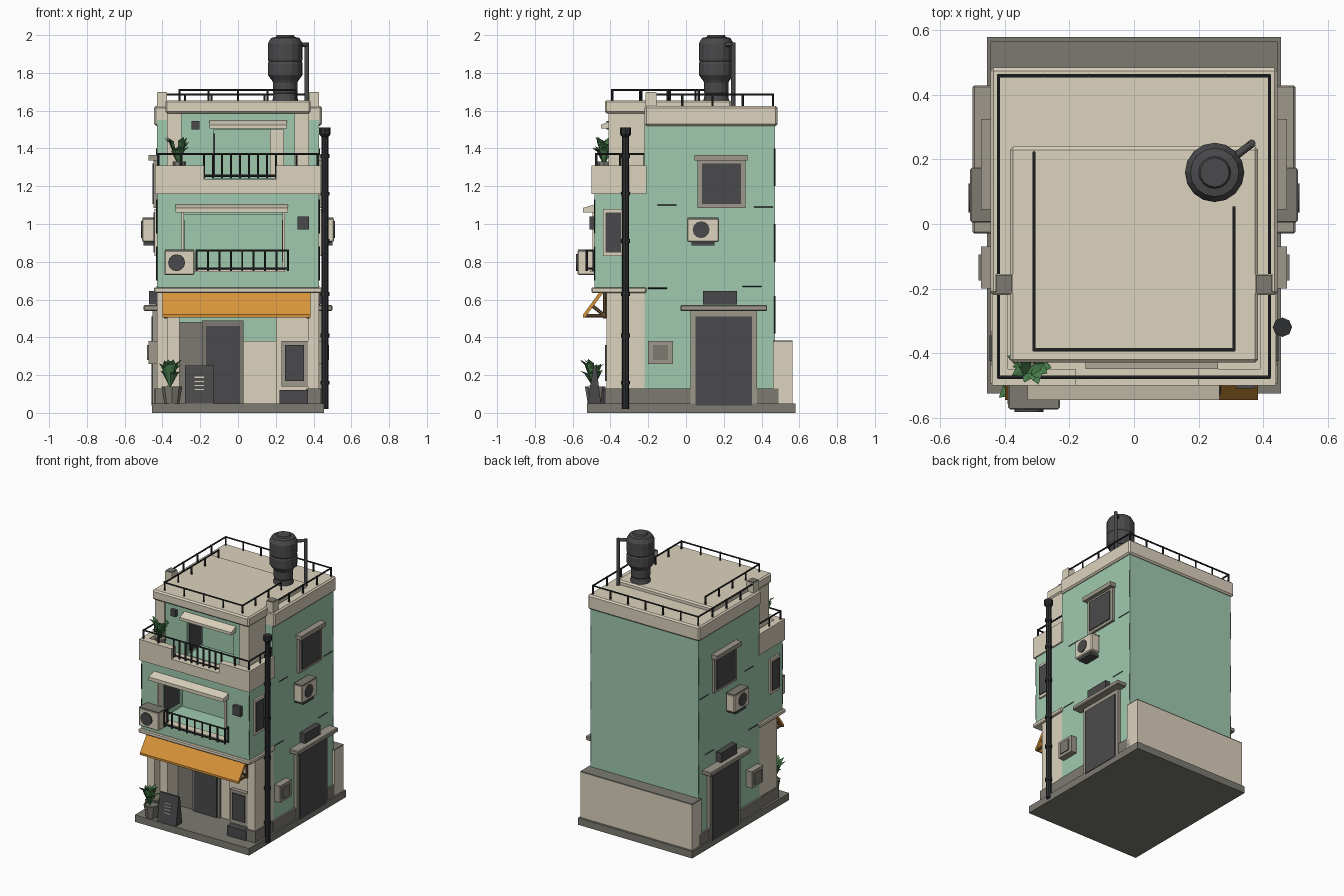
import bpy, bmesh, math, random
from mathutils import Vector
random.seed(4)

def srgb(name, r, g, b):
    m = bpy.data.materials.new(name)
    lin = [((c / 255 + 0.055) / 1.055) ** 2.4 for c in (r, g, b)]
    m.diffuse_color = (*lin, 1)
    return m

GREEN = srgb("mint_plaster", 160, 202, 176)
CREAM = srgb("cream_concrete", 220, 211, 190)
STONE = srgb("light_stone_grey", 158, 152, 140)
GREY = srgb("warm_grey", 124, 122, 113)
DARK = srgb("dark_grey", 74, 74, 76)
INK = srgb("black_iron", 45, 46, 48)
ORANGE = srgb("orange_canvas", 216, 148, 58)
LEAF = srgb("leaf_green", 72, 125, 75)
BROWN = srgb("brown_wood", 118, 88, 56)

def finish(name, bm, mat, smooth=False):
    bmesh.ops.recalc_face_normals(bm, faces=bm.faces)
    me = bpy.data.meshes.new(name)
    bm.to_mesh(me)
    bm.free()
    me.materials.append(mat)
    if smooth:
        for p in me.polygons:
            p.use_smooth = len(p.vertices) == 4
    o = bpy.data.objects.new(name, me)
    bpy.context.collection.objects.link(o)
    return o

def box(name, x0, x1, y0, y1, z0, z1, mat, bevel=0):
    bm = bmesh.new()
    bmesh.ops.create_cube(bm, size=1)
    for v in bm.verts:
        v.co = Vector(((x0 + x1) / 2 + v.co.x * (x1 - x0), (y0 + y1) / 2 + v.co.y * (y1 - y0),
                       (z0 + z1) / 2 + v.co.z * (z1 - z0)))
    if bevel:
        bmesh.ops.bevel(bm, geom=bm.edges[:], offset=bevel, segments=1, affect='EDGES')
    return finish(name, bm, mat)

def both(name, x0, x1, *a, **k):
    """Box on the right side plus its mirror on the left."""
    box(name + "_right", x0, x1, *a, **k)
    box(name + "_left", -x1, -x0, *a, **k)

def rods(name, segs, r, mat, n=6):
    bm = bmesh.new()
    for p, q in segs:
        p, q = Vector(p), Vector(q)
        g = bmesh.ops.create_cone(bm, cap_ends=True, segments=n, radius1=r, radius2=r, depth=(q - p).length)
        rot = (q - p).to_track_quat('Z', 'Y')
        for v in g['verts']:
            v.co = rot @ v.co + (p + q) / 2
    return finish(name, bm, mat, n > 6)

def lathe(name, x, y, prof, mat, n=16):
    bm = bmesh.new()
    rings = [[bm.verts.new((x + r * math.cos(2 * math.pi * i / n), y + r * math.sin(2 * math.pi * i / n), z))
              for i in range(n)] for r, z in prof]
    for a, b in zip(rings, rings[1:]):
        for i in range(n):
            bm.faces.new((a[i], a[(i + 1) % n], b[(i + 1) % n], b[i]))
    bm.faces.new(rings[0])
    bm.faces.new(rings[-1])
    return finish(name, bm, mat)

def prism(name, yz, x0, x1, mat):
    bm = bmesh.new()
    f = bm.faces.new([bm.verts.new((x0, y, z)) for y, z in yz])
    g = bmesh.ops.extrude_face_region(bm, geom=[f])
    for v in g['geom']:
        if isinstance(v, bmesh.types.BMVert):
            v.co.x = x1
    return finish(name, bm, mat)

def opening(name, X, Y, Z, ox, oz, mat):
    """Front wall block with a rectangular opening cut through it."""
    box(name + "_left", X[0], ox[0], *Y, *Z, mat)
    box(name + "_right", ox[1], X[1], *Y, *Z, mat)
    box(name + "_sill", *ox, *Y, Z[0], oz[0], mat)
    box(name + "_lintel", *ox, *Y, oz[1], Z[1], mat)

def railing(name, pts, z0, z1, step, r=0.006, mid=False):
    segs = []
    for a, b in zip(pts, pts[1:]):
        a, b = Vector(a), Vector(b)
        n = max(1, round((b - a).length / step))
        segs.append(((*a, z1), (*b, z1)))
        if mid:
            segs.append(((*a, z0 + 0.015), (*b, z0 + 0.015)))
        for i in range(n + 1):
            p = a.lerp(b, i / n)
            segs.append(((*p, z0), (*p, z1 + 0.005)))
    rods(name, segs, r, INK)

def plant(name, x, y, z, h, w, n=16):
    """Arching leaves, each a closed sliver with a folded middle."""
    bm = bmesh.new()
    for i in range(n):
        a = i * 2.4 + random.uniform(-.2, .2)
        up = random.uniform(0.5, 1) * h
        out = w * random.uniform(0.6, 1)
        d, s = Vector((math.cos(a), math.sin(a), 0)), Vector((-math.sin(a), math.cos(a), 0)) * 0.021
        base, Z = Vector((x, y, z)), Vector((0, 0, 1))
        m = base + d * out * 0.55 + Z * up * 0.85
        t = base + d * out + Z * up
        b, l, r, e, c, k = [bm.verts.new(p) for p in (base, m + s, m - s, t, m + Z * 0.004, m - Z * 0.008)]
        for f in ((b, l, c), (b, c, r), (l, e, c), (c, e, r), (b, k, l), (b, r, k), (l, k, e), (k, r, e)):
            bm.faces.new(f)
    finish(name, bm, LEAF)

# base and main body
box("base_slab", -0.455, 0.455, -0.525, 0.58, 0, 0.05, GREY)
box("plinth", -0.445, 0.445, -0.23, 0.49, 0.04, 0.13, GREY)
box("main_body", -0.43, 0.43, -0.22, 0.47, 0.1, 1.55, GREEN)
box("roof_beam", -0.445, 0.445, -0.22, 0.485, 1.52, 1.625, CREAM, 0.01)
box("back_annex", -0.445, 0.445, 0.46, 0.565, 0.04, 0.375, CREAM)
box("annex_cap", -0.445, 0.445, 0.46, 0.565, 0.374, 0.383, GREY)

# ground floor front
both("shop_side_wall", 0.37, 0.43, -0.42, -0.21, 0.04, 0.65, CREAM)
both("shop_plinth", 0.36, 0.44, -0.43, -0.2, 0.04, 0.13, GREY)
box("shop_right_panel", 0.2, 0.38, -0.39, -0.22, 0.04, 0.64, CREAM)
box("shop_left_panel", -0.38, -0.31, -0.36, -0.22, 0.04, 0.64, CREAM)
box("shop_wainscot", 0.01, 0.2, -0.235, -0.21, 0.05, 0.38, CREAM)
box("shop_door_frame", -0.19, 0.03, -0.25, -0.21, 0.05, 0.49, GREY)
box("shop_door", -0.17, 0.01, -0.257, -0.24, 0.05, 0.46, DARK)
box("shop_door_side", -0.31, -0.19, -0.24, -0.21, 0.05, 0.48, GREY)
box("shop_cabinet", 0.23, 0.37, -0.42, -0.38, 0.14, 0.38, STONE)
box("shop_cabinet_glass", 0.25, 0.35, -0.428, -0.41, 0.17, 0.36, DARK)
box("shop_planter", 0.22, 0.37, -0.44, -0.39, 0.05, 0.12, DARK)
box("floor_ledge", -0.445, 0.445, -0.5, -0.21, 0.635, 0.665, CREAM, 0.006)
prism("awning", [(-0.45, 0.65), (-0.545, 0.52), (-0.545, 0.505), (-0.535, 0.505), (-0.435, 0.64)], -0.4, 0.385, ORANGE)
rods("awning_struts", [s for x in (-0.385, 0.37) for s in
     (((x, -0.535, 0.515), (x, -0.43, 0.515)), ((x, -0.43, 0.5), (x, -0.43, 0.64)), ((x, -0.5, 0.57), (x, -0.43, 0.515)))],
     0.009, BROWN)

# sign board and potted plants
prism("sign_board", [(-0.52, 0.05), (-0.49, 0.25), (-0.475, 0.25), (-0.45, 0.05)], -0.28, -0.13, DARK)
for i in range(4):
    z = 0.12 + i * 0.022
    y = -0.52 + (z - 0.05) * 0.15
    box("sign_stripe", -0.23, -0.18, y - 0.004, y + 0.004, z, z + 0.006, CREAM)
lathe("street_pot", -0.35, -0.48, [(0.04, 0.05), (0.055, 0.14), (0.045, 0.14), (0.045, 0.13)], GREY, 8)
plant("street_plant", -0.36, -0.49, 0.13, 0.17, 0.08)
lathe("balcony_pot", -0.31, -0.435, [(0.025, 1.24), (0.035, 1.33)], GREY, 8)
plant("balcony_plant", -0.315, -0.435, 1.31, 0.155, 0.085)

# middle floor
opening("middle_wall", (-0.43, 0.43), (-0.485, -0.215), (0.66, 1.17), (-0.29, 0.24), (0.76, 1.05), GREEN)
prism("middle_window_hood", [(-0.48, 1.105), (-0.545, 1.085), (-0.545, 1.06), (-0.48, 1.06)], -0.33, 0.265, CREAM)
for x in (-0.3, 0.235):
    box("middle_window_jamb", x, x + 0.015, -0.495, -0.45, 0.75, 1.06, CREAM)
box("middle_window_sill", -0.3, 0.25, -0.505, -0.45, 0.745, 0.765, CREAM)
box("middle_inner_glass", -0.291, -0.283, -0.43, -0.26, 0.8, 1.02, DARK)
box("middle_inner_glass_right", 0.233, 0.241, -0.43, -0.26, 0.8, 1.02, DARK)
railing("middle_window_rail", [(-0.22, -0.49), (-0.22, -0.525), (0.265, -0.525), (0.265, -0.49)], 0.75, 0.86, 0.06, 0.006, True)
box("front_vent", 0.315, 0.375, -0.51, -0.48, 0.97, 1.04, DARK)
both("middle_side_frame", 0.42, 0.442, -0.44, -0.33, 0.83, 1.08, CREAM)
both("middle_side_glass", 0.43, 0.448, -0.425, -0.345, 0.85, 1.06, DARK)

# balcony
box("balcony_floor", -0.44, 0.44, -0.5, -0.21, 1.16, 1.235, CREAM)
both("balcony_side_parapet", 0.39, 0.44, -0.5, -0.21, 1.22, 1.31, CREAM)
box("balcony_front_left", -0.44, -0.18, -0.5, -0.45, 1.2, 1.31, CREAM)
box("balcony_front_right", 0.2, 0.44, -0.5, -0.45, 1.2, 1.31, CREAM)
railing("balcony_gate_rail", [(-0.18, -0.475), (0.2, -0.475)], 1.24, 1.37, 0.045, 0.006, True)
railing("balcony_rail", [(-0.42, -0.22), (-0.42, -0.475), (-0.18, -0.475)], 1.3, 1.37, 0.12)
railing("balcony_rail", [(0.42, -0.22), (0.42, -0.475), (0.2, -0.475)], 1.3, 1.37, 0.12)

# top floor
opening("top_wall", (-0.31, 0.31), (-0.395, -0.215), (1.23, 1.6), (-0.13, 0.24), (1.24, 1.5), GREEN)
both("top_column", 0.3, 0.375, -0.41, -0.21, 1.23, 1.6, CREAM)
prism("top_window_hood", [(-0.39, 1.55), (-0.45, 1.525), (-0.45, 1.505), (-0.39, 1.505)], -0.15, 0.26, CREAM)
box("top_inner_glass", -0.131, -0.123, -0.37, -0.24, 1.26, 1.48, DARK)
box("top_inner_door", 0.17, 0.24, -0.23, -0.21, 1.24, 1.5, CREAM)
box("top_lamp", -0.245, -0.205, -0.42, -0.39, 1.5, 1.545, DARK)
box("front_roof", -0.385, 0.385, -0.43, 0.24, 1.585, 1.655, CREAM, 0.01)
both("roof_post", 0.375, 0.43, -0.215, -0.155, 1.6, 1.695, CREAM)
both("roof_post_cap", 0.378, 0.427, -0.212, -0.158, 1.69, 1.7, GREY)
railing("outer_roof_rail", [(0.42, -0.18), (0.42, 0.46), (-0.42, 0.46), (-0.42, -0.18)], 1.62, 1.685, 0.15, 0.006)
railing("inner_roof_rail", [(0.31, 0.05), (0.31, -0.39), (-0.31, -0.39), (-0.31, 0.22)], 1.65, 1.71, 0.15, 0.006)

# water tank and pipes
lathe("tank_stand", 0.25, 0.16, [(0.075, 1.62), (0.06, 1.69), (0.065, 1.7), (0.065, 1.75), (0.075, 1.77)], DARK)
lathe("tank", 0.25, 0.16, [(0.075, 1.765), (0.092, 1.79), (0.092, 1.85), (0.088, 1.86), (0.092, 1.87), (0.092, 1.955),
                           (0.075, 1.985), (0.05, 1.99), (0.045, 2.0)], DARK)
rods("tank_pipe", [((0.365, 0.25, 1.62), (0.365, 0.25, 1.96)), ((0.25, 0.16, 1.95), (0.37, 0.253, 1.95))], 0.012, DARK, 8)
lathe("drain_pipe", 0.46, -0.32, [(0.018, 0.02), (0.018, 1.46), (0.03, 1.475), (0.03, 1.51)], INK, 8)
for z in (0.15, 0.4, 0.62, 0.9, 1.15, 1.35):
    lathe("pipe_collar", 0.46, -0.32, [(0.024, z), (0.024, z + 0.02)], INK, 8)

# details shared by both side walls
both("side_window_frame", 0.42, 0.447, 0.06, 0.315, 1.085, 1.34, STONE)
both("side_window_glass", 0.44, 0.453, 0.085, 0.29, 1.105, 1.32, DARK)
both("side_window_hood", 0.42, 0.475, 0.045, 0.325, 1.335, 1.365, STONE)
both("side_door_frame", 0.42, 0.452, 0.025, 0.375, 0.04, 0.545, STONE)
both("side_door", 0.44, 0.459, 0.05, 0.35, 0.04, 0.51, DARK)
both("side_door_canopy", 0.42, 0.5, -0.03, 0.43, 0.54, 0.57, STONE, bevel=0.005)
both("canopy_meter", 0.42, 0.47, 0.09, 0.27, 0.575, 0.645, DARK)
both("side_vent_box", 0.42, 0.475, -0.2, -0.07, 0.26, 0.38, STONE)
both("side_vent_grille", 0.46, 0.482, -0.175, -0.095, 0.28, 0.36, GREY)
both("side_air_unit", 0.44, 0.508, 0.005, 0.175, 0.905, 1.03, CREAM, bevel=0.006)
both("air_unit_cap", 0.44, 0.505, 0.008, 0.172, 1.026, 1.034, GREY)
both("air_unit_bracket", 0.42, 0.5, 0.03, 0.15, 0.885, 0.905, DARK)
for s in (1, -1):
    rods("side_air_fan", [((s * 0.5, 0.08, 0.97), (s * 0.513, 0.08, 0.97))], 0.045, DARK, 12)
box("front_air_unit", -0.39, -0.23, -0.575, -0.48, 0.73, 0.86, CREAM, 0.006)
box("front_air_cap", -0.387, -0.233, -0.572, -0.485, 0.856, 0.864, GREY)
rods("front_air_fan", [((-0.325, -0.57, 0.795), (-0.325, -0.583, 0.795))], 0.045, DARK, 12)

# short broken contour lines along seams and corners
for s in (1, -1):
    lines = [((s * .43, a, z), (s * .43, a + .1, z)) for z, a in ((.66, -.2), (.67, .3), (1.1, -.15), (1.09, .36))]
    lines += [((s * .43, .47, z), (s * .43, .47, z + .2)) for z in (.42, .8, 1.2)]
    lines += [((s * .43, -.485, z), (s * .43, -.485, z + .18)) for z in (.7, .95)]
    rods("contour_lines", lines, 0.003, INK, 4)
